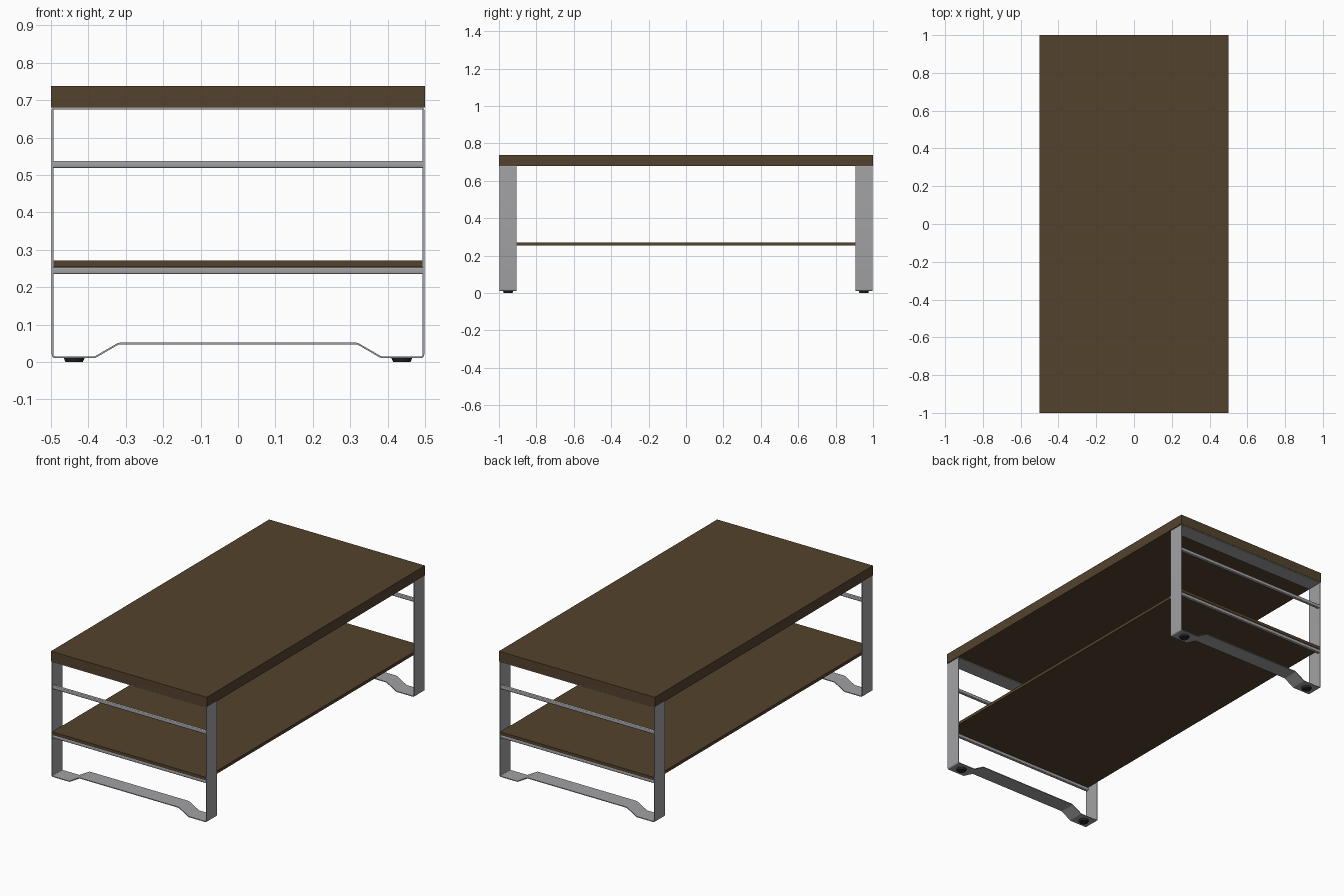
import bpy, bmesh, math
from mathutils import Vector

if "Cube" in bpy.data.objects:
    bpy.data.objects.remove(bpy.data.objects["Cube"])


def material(name, rgb):
    m = bpy.data.materials.new(name)
    m.diffuse_color = (*rgb, 1)
    m.use_nodes = True
    m.node_tree.nodes["Principled BSDF"].inputs["Base Color"].default_value = m.diffuse_color
    return m


WOOD = material("dark wood", (0.088, 0.055, 0.026))
STEEL = material("grey steel", (0.36, 0.36, 0.375))
RUBBER = material("black rubber", (0.02, 0.02, 0.02))


def finish(name, bm, mat, smooth=False):
    bmesh.ops.recalc_face_normals(bm, faces=bm.faces)
    me = bpy.data.meshes.new(name)
    bm.to_mesh(me)
    bm.free()
    me.materials.append(mat)
    ob = bpy.data.objects.new(name, me)
    bpy.context.collection.objects.link(ob)
    if smooth:
        bpy.ops.object.select_all(action='DESELECT')
        ob.select_set(True)
        bpy.context.view_layer.objects.active = ob
        bpy.ops.object.shade_smooth_by_angle(angle=math.radians(35))
    return ob


def box(name, lo, hi, mat, bevel=0):
    bm = bmesh.new()
    bmesh.ops.create_cube(bm, size=1)
    for v in bm.verts:
        v.co = [lo[i] + (v.co[i] + 0.5) * (hi[i] - lo[i]) for i in range(3)]
    if bevel:
        bmesh.ops.bevel(bm, geom=[e for e in bm.edges
                                  if abs(e.verts[0].co.x - e.verts[1].co.x) > 0.1],
                        offset=bevel, segments=3, profile=0.5, affect='EDGES')
    return finish(name, bm, mat, bool(bevel))


def rounded(points, steps=5):
    """Round each (x, z, radius) corner with a short quadratic arc."""
    out, n = [], len(points)
    for i, (x, z, r) in enumerate(points):
        p = Vector((x, z))
        a = p + (Vector(points[i - 1][:2]) - p).normalized() * r
        b = p + (Vector(points[(i + 1) % n][:2]) - p).normalized() * r
        for k in range(steps + 1):
            t = k / steps
            out.append(a * (1 - t) ** 2 + p * 2 * t * (1 - t) + b * t * t)
    return out


def inset(loop, d):
    """Offset a counter-clockwise loop inward by d."""
    out, n = [], len(loop)
    for i, p in enumerate(loop):
        e1 = (p - loop[i - 1]).normalized()
        e2 = (loop[(i + 1) % n] - p).normalized()
        n1, n2 = Vector((-e1.y, e1.x)), Vector((-e2.y, e2.x))
        out.append(p + (n1 + n2) * d / (1 + n1.dot(n2)))
    return out


# Bent flat-steel loop: half profile, mirrored in x
right = [(0.318, 0.0475, 0.006), (0.382, 0.0105, 0.006),
         (0.498, 0.0105, 0.01), (0.498, 0.68, 0.006)]
profile = right + [(-x, z, r) for x, z, r in reversed(right)]
outer = rounded(profile)
inner = inset(outer, 0.0045)


def leg_frame(name, y0, y1):
    bm = bmesh.new()
    rings = [[bm.verts.new((p.x, y, p.y)) for p in loop]
             for loop, y in ((outer, y0), (outer, y1), (inner, y1), (inner, y0))]
    n = len(outer)
    for r in range(4):
        a, b = rings[r], rings[(r + 1) % 4]
        for i in range(n):
            j = (i + 1) % n
            bm.faces.new((a[i], a[j], b[j], b[i]))
    return finish(name, bm, STEEL, True)


# Wooden boards
box("table_top", (-0.5, -1, 0.68), (0.5, 1, 0.738), WOOD)
box("lower_shelf", (-0.4935, -0.998, 0.2535), (0.4935, 0.998, 0.271), WOOD)

for end, s in (("front", -1), ("back", 1)):
    # Steel loop with two crossbars near its outer edge
    y0, y1 = sorted((s * 0.998, s * 0.905))
    leg_frame(end + "_leg_frame", y0, y1)
    y0, y1 = sorted((s * 0.997, s * 0.978))
    for part, z0, z1 in (("shelf_bar", 0.235, 0.2535), ("upper_bar", 0.519, 0.538)):
        box(f"{end}_{part}", (-0.494, y0, z0), (0.494, y1, z1), STEEL, 0.004)
    # Round tapered feet
    for side, x in (("left", -0.438), ("right", 0.438)):
        bm = bmesh.new()
        bmesh.ops.create_cone(bm, cap_ends=True, segments=32, radius1=0.023,
                              radius2=0.028, depth=0.011)
        bmesh.ops.translate(bm, verts=bm.verts, vec=(x, s * 0.951, 0.0055))
        finish(f"{end}_{side}_foot", bm, RUBBER, True)
